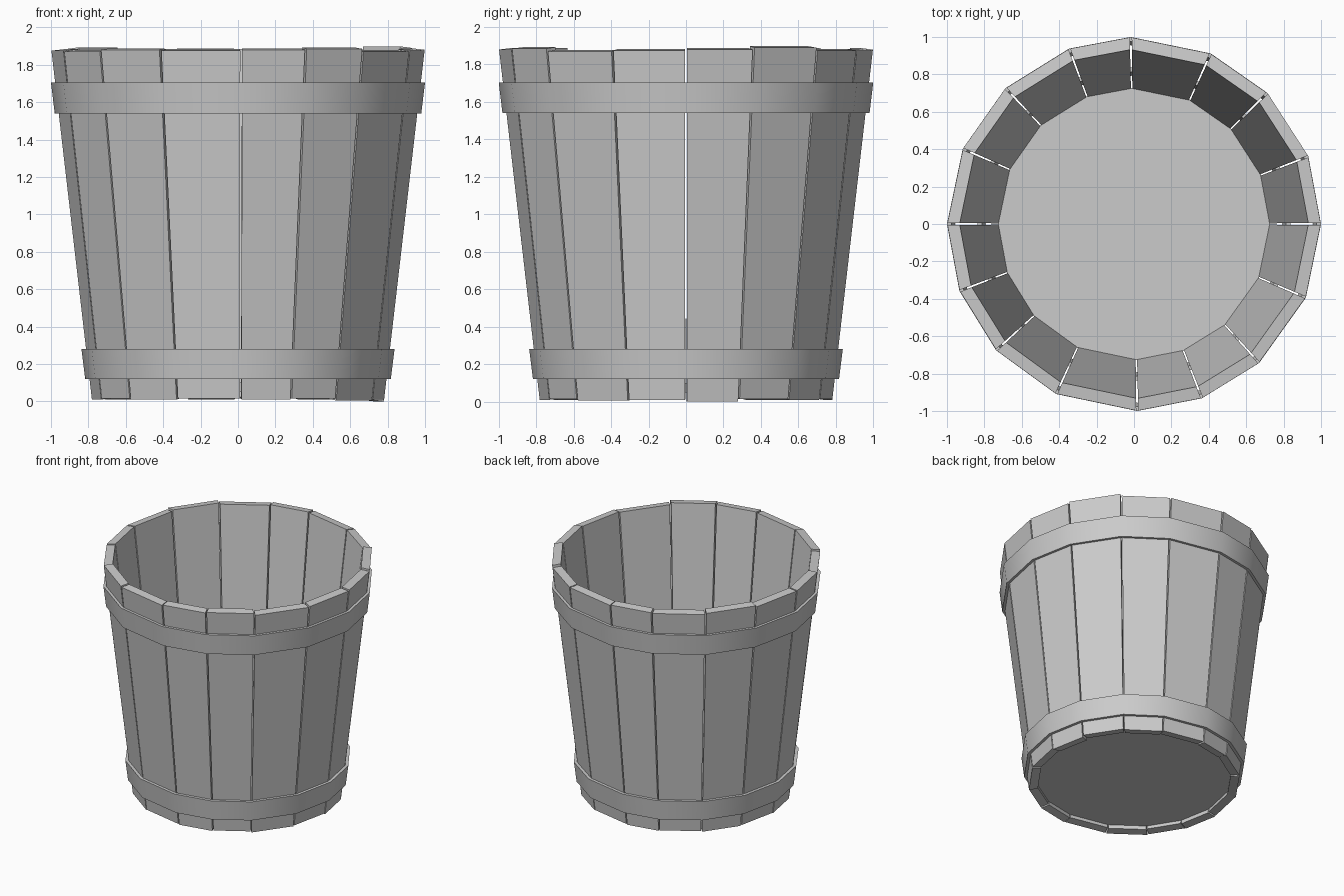
import bpy, bmesh
from math import cos, sin, radians

if "Cube" in bpy.data.objects:
    bpy.data.objects.remove(bpy.data.objects["Cube"])

wood = bpy.data.materials.new("grey wood")
wood.use_nodes = True
GREY = (0.6, 0.6, 0.6, 1)
wood.diffuse_color = GREY
wood.node_tree.nodes["Principled BSDF"].inputs["Base Color"].default_value = GREY

# Slightly uneven seam angles between the staves, and their end heights
SEAMS = [0, 21.2, 44.5, 65.8, 91, 110.3, 133.4, 156.3,
         180, 201, 222.5, 245.4, 271, 291.3, 312, 336.8]
TOPS = [1.88, 1.89, 1.875, 1.875, 1.88, 1.875, 1.885, 1.875,
        1.875, 1.87, 1.88, 1.875, 1.88, 1.885, 1.87, 1.875]
BOTTOMS = [0, .015, .01, .015, .01, .015, .01, .015,
           .01, .015, .01, .015, .01, .015, .005, .01]
COUNT = len(SEAMS)
BOTTOM_R, TOP_R, HEIGHT, THICK = 0.78, 0.998, 1.88, 0.066


def outer_radius(z):
    return BOTTOM_R + (TOP_R - BOTTOM_R) * z / HEIGHT


def polar(r, deg, z):
    return (r * cos(radians(deg)), r * sin(radians(deg)), z)


def make_object(name, bm):
    bmesh.ops.recalc_face_normals(bm, faces=bm.faces)
    mesh = bpy.data.meshes.new(name)
    bm.to_mesh(mesh)
    bm.free()
    mesh.materials.append(wood)
    obj = bpy.data.objects.new(name, mesh)
    bpy.context.collection.objects.link(obj)
    return obj


def loft(bm, rings, closed):
    """Skin four-point sections; cap the ends unless closed."""
    rows = [[bm.verts.new(p) for p in ring] for ring in rings]
    pairs = list(zip(rows, rows[1:]))
    if closed:
        pairs.append((rows[-1], rows[0]))
    else:
        bm.faces.new(rows[0])
        bm.faces.new(rows[-1])
    for a, b in pairs:
        for i in range(4):
            j = (i + 1) % 4
            bm.faces.new((a[i], a[j], b[j], b[i]))


def section(deg, z0, z1, r0, r1, depth, tilt=0.0):
    """Radial section of a sloping board with ends square to the slope."""
    return [polar(r0, deg, z0), polar(r1, deg, z1),
            polar(r1 - depth, deg, z1 + tilt), polar(r0 - depth, deg, z0 + tilt)]


# Staves with narrow gaps between them
for k in range(COUNT):
    start, end = SEAMS[k], SEAMS[(k + 1) % COUNT]
    if end < start:
        end += 360
    z0, z1 = BOTTOMS[k], TOPS[k]
    bm = bmesh.new()
    loft(bm, [section(a, z0, z1, outer_radius(z0), outer_radius(z1), THICK, 0.008)
              for a in (start + 0.3, end - 0.3)], False)
    make_object(f"stave_{k + 1}", bm)

# Hoops following the staves
for name, z0, z1, r0, r1 in (("upper_hoop", 1.54, 1.705, 0.98, 1.0),
                             ("lower_hoop", 0.12, 0.28, 0.817, 0.837)):
    bm = bmesh.new()
    loft(bm, [section(a, z0, z1, r0, r1, 0.024) for a in SEAMS], True)
    hoop = make_object(name, bm)
    bpy.ops.object.select_all(action='DESELECT')
    hoop.select_set(True)
    bpy.context.view_layer.objects.active = hoop
    bpy.ops.object.shade_smooth_by_angle(angle=radians(35))

# Floor board set just above the stave ends
bm = bmesh.new()
lower = [bm.verts.new(polar(0.722, a, 0.05)) for a in SEAMS]
upper = [bm.verts.new(polar(0.728, a, 0.10)) for a in SEAMS]
bm.faces.new(lower)
bm.faces.new(upper)
for i in range(COUNT):
    j = (i + 1) % COUNT
    bm.faces.new((lower[i], lower[j], upper[j], upper[i]))
make_object("floor", bm)
